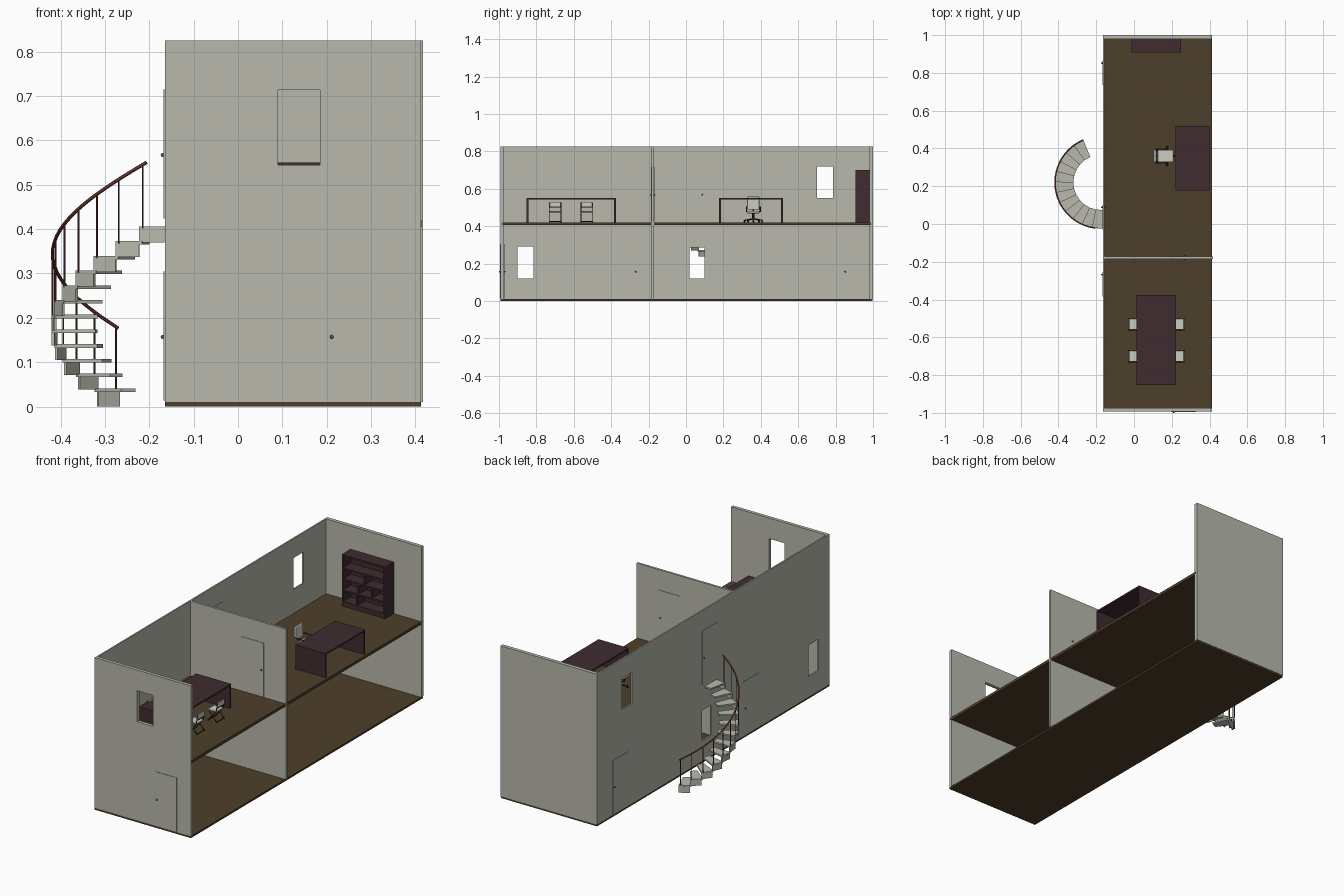
import bpy, bmesh, math
from mathutils import Vector

if "Cube" in bpy.data.objects:
    bpy.data.objects.remove(bpy.data.objects["Cube"])


def material(name, r, g, b):
    m = bpy.data.materials.new(name)
    m.diffuse_color = (r, g, b, 1)
    m.use_nodes = True
    m.node_tree.nodes["Principled BSDF"].inputs["Base Color"].default_value = m.diffuse_color
    return m


WALL = material("wall_grey", 0.48, 0.485, 0.42)
FLOOR = material("floor_brown", 0.076, 0.049, 0.024)
WOOD = material("dark_wood", 0.050, 0.025, 0.029)
RAIL = material("rail_red", 0.25, 0.065, 0.05)
POST = material("post_red_brown", 0.11, 0.035, 0.025)
PALE = material("chair_pale", 0.60, 0.61, 0.55)
METAL = material("dark_metal", 0.035, 0.018, 0.018)
KNOB = material("knob_grey", 0.12, 0.12, 0.11)


def mesh_object(name, bm, mat):
    me = bpy.data.meshes.new(name)
    bmesh.ops.recalc_face_normals(bm, faces=bm.faces)
    bm.to_mesh(me)
    bm.free()
    me.materials.append(mat)
    ob = bpy.data.objects.new(name, me)
    bpy.context.collection.objects.link(ob)
    return ob


def box(name, x, y, z, mat, bevel=0):
    """Box from (min, max) pairs."""
    bm = bmesh.new()
    bmesh.ops.create_cube(bm, size=1)
    for v in bm.verts:
        v.co = Vector([(r[0] + r[1]) / 2 + c * (r[1] - r[0])
                       for r, c in zip((sorted(x), sorted(y), sorted(z)), v.co)])
    if bevel:
        bmesh.ops.bevel(bm, geom=bm.edges[:], offset=bevel, segments=2,
                        profile=0.5, affect='EDGES')
    return mesh_object(name, bm, mat)


def activate(ob):
    bpy.ops.object.select_all(action='DESELECT')
    ob.select_set(True)
    bpy.context.view_layer.objects.active = ob


def tube(name, pts, radius, mat, res=2):
    cu = bpy.data.curves.new(name, 'CURVE')
    cu.dimensions = '3D'
    cu.bevel_depth, cu.bevel_resolution, cu.use_fill_caps = radius, res, True
    sp = cu.splines.new('POLY')
    sp.points.add(len(pts) - 1)
    for p, co in zip(sp.points, pts):
        p.co = (*co, 1)
    cu.materials.append(mat)
    ob = bpy.data.objects.new(name, cu)
    bpy.context.collection.objects.link(ob)
    activate(ob)
    bpy.ops.object.convert(target='MESH')
    bpy.ops.object.shade_smooth_by_angle()


def ball(name, co, r, mat):
    bm = bmesh.new()
    bmesh.ops.create_uvsphere(bm, u_segments=12, v_segments=8, radius=r)
    bmesh.ops.translate(bm, verts=bm.verts, vec=co)
    activate(mesh_object(name, bm, mat))
    bpy.ops.object.shade_smooth()


def cut(wall, x, y, z):
    """Cut a window opening through a wall."""
    c = box("cutter", x, y, z, WALL)
    c.hide_render = True
    mod = wall.modifiers.new("opening", 'BOOLEAN')
    mod.operation, mod.object, mod.solver = 'DIFFERENCE', c, 'EXACT'
    activate(wall)
    bpy.ops.object.modifier_apply(modifier=mod.name)
    bpy.data.objects.remove(c)


# Floors
box("ground_floor", (-.165, .412), (-.992, .998), (0, .010), FLOOR)
box("upper_floor", (-.158, .413), (-.985, .99), (.405, .42), FLOOR)

# Walls: the right side is left open
TOP = .825
LX = (-.165, -.157)
FY = (-.992, -.974)
MY = (-.184, -.172)
left = box("left_wall", LX, (-.992, 1), (.01, TOP), WALL)
front = box("front_wall", (-.157, .412), FY, (.01, TOP), WALL)
box("back_wall", (-.157, .413), (.98, 1), (.01, TOP), WALL)
box("middle_wall", (-.157, .417), MY, (.01, TOP), WALL)

# Window openings
cut(left, (-.2, -.1), (.70, .785), (.55, .72))
cut(left, (-.2, -.1), (.02, .10), (.12, .285))
cut(left, (-.2, -.1), (-.90, -.815), (.12, .29))
cut(front, (.09, .185), (-1.1, -.9), (.545, .713))


# Doors: thin panels on both sides of the wall, with knobs
def door(along, start, wall, z, knob):
    d = .0025
    across = (wall[0] - d, wall[1] + d)
    span = (start, start + .13)
    x, y = (span, across) if along == 'x' else (across, span)
    box("door", x, y, (z + .004, z + .295), WALL)
    for side in (wall[0] - .005, wall[1] + .005):
        ball("door_knob", (knob, side, z + .147) if along == 'x'
             else (side, knob, z + .147), .0042, KNOB)


door('x', .199, FY, .01, .211)
door('x', .155, MY, .42, .272)
door('y', .735, LX, .01, .852)
door('y', -.385, LX, .01, -.268)
door('y', -.03, LX, .42, .088)

# Spiral stair: open treads with an outer skirt
CX, CY, RI, RO = -.175, .22, .146, .245
N, A0, DA, RISE = 12, math.radians(112.5), math.radians(13.3), .0332


def polar(r, a, z):
    return Vector((CX + r * math.cos(a), CY + r * math.sin(a), z))


def wedge(name, r0, r1, a0, a1, z0, z1, mat):
    bm = bmesh.new()
    f = bm.faces.new([bm.verts.new(polar(r, a, z0)) for r, a in
                      ((r0, a0), (r1, a0), (r1, a1), (r0, a1))])
    ext = bmesh.ops.extrude_face_region(bm, geom=[f], use_keep_orig=True)
    bmesh.ops.translate(bm, vec=(0, 0, z1 - z0), verts=[
        g for g in ext["geom"] if isinstance(g, bmesh.types.BMVert)])
    mesh_object(name, bm, mat)


rail = []
for i in range(N):
    a, top = A0 + i * DA, .041 + i * RISE
    wedge("tread", RI, RO, a, a + DA * 1.12, top - .008, top, WALL)
    wedge("tread_skirt", RO - .006, RO, a, a + DA, top - .041 if i == 0 else top - .036,
          top - .008, WALL)
    b = a + math.radians(1.8)
    tube("baluster", [polar(RO - .002, b, top - .005), polar(RO - .002, b, top + .138)],
         .0022, POST)
    rail.append(polar(RO - .002, b, top + .138))
first, last = rail[0], rail[-1]
rail = [polar(RO - .002, A0 + math.radians(.6) + DA * t / 4, .177 + RISE * t / 4)
        for t in range(4 * N - 2)]
tube("handrail", rail, .004, RAIL)


# Tables: a thin top on two end panels
def table(name, x, y):
    box(name + "_top", x, y, (.542, .55), WOOD)
    for s in (y[0], y[1] - .011):
        box(name + "_end", x, (s, s + .011), (.42, .542), WOOD)


table("meeting_table", (.012, .222), (-.852, -.375))
table("desk", (.22, .40), (.177, .518))

# Bookcase
BX, BY, BZ, T = (-.012, .248), (.907, .98), (.42, .70), .009
box("bookcase_back", BX, (BY[1] - .008, BY[1]), BZ, WOOD)
for s in (BX[0], BX[1] - T):
    box("bookcase_side", (s, s + T), BY, BZ, WOOD)
box("bookcase_plinth", BX, BY, (.42, .446), WOOD)
for z in (.501, .561, .621, .691):
    box("bookcase_shelf", BX, BY, (z, z + T), WOOD)
for x, z in ((.07, .446), (.16, .501), (.08, .501), (.115, .561)):
    box("bookcase_divider", (x, x + T), (BY[0] + .002, BY[1]), (z, z + .06), WOOD)


# Meeting chairs: d is the facing direction along x
def chair(cx, cy, d):
    box("chair_seat", (cx - d * .022, cx + d * .032), (cy - .029, cy + .029),
        (.474, .482), PALE, .003)
    box("chair_back", (cx - d * .028, cx - d * .022), (cy - .029, cy + .029),
        (.502, .529), PALE, .0025)
    for s in (-1, 1):
        y = cy + s * .031
        tube("chair_front_leg", [(cx - d * .027, y, .527), (cx - d * .02, y, .48),
                                 (cx + d * .03, y, .421)], .0022, METAL)
        tube("chair_back_leg", [(cx + d * .025, y, .476), (cx - d * .026, y, .421)],
             .0022, METAL)
    for x, z in ((-.024, .425), (.027, .425), (-.024, .498)):
        tube("chair_bar", [(cx + d * x, cy - .031, z), (cx + d * x, cy + .031, z)],
             .002, METAL)


for y in (-.53, -.70):
    chair(-.004, y, 1)
    chair(.242, y, -1)

# Office chair facing the desk
OX, OY = .16, .36
box("office_seat", (OX - .035, OX + .05), (OY - .033, OY + .033), (.468, .482), PALE, .005)
box("office_back", (OX - .056, OX - .042), (OY - .033, OY + .033), (.488, .558), PALE, .005)
tube("office_back_support", [(OX, OY, .466), (OX - .04, OY, .466), (OX - .05, OY, .50)],
     .004, METAL)
tube("office_column", [(OX, OY, .435), (OX, OY, .468)], .006, METAL)
for k in range(5):
    a = k * math.tau / 5
    tip = (OX + .05 * math.cos(a), OY + .05 * math.sin(a))
    tube("office_base_leg", [(OX, OY, .44), (*tip, .431)], .0035, METAL)
    ball("caster", (*tip, .4255), .0055, METAL)
for s in (-1, 1):
    y = OY + s * .037
    tube("office_armrest", [(OX - .045, y, .503), (OX + .02, y, .503), (OX + .02, y, .475)],
         .003, METAL)
